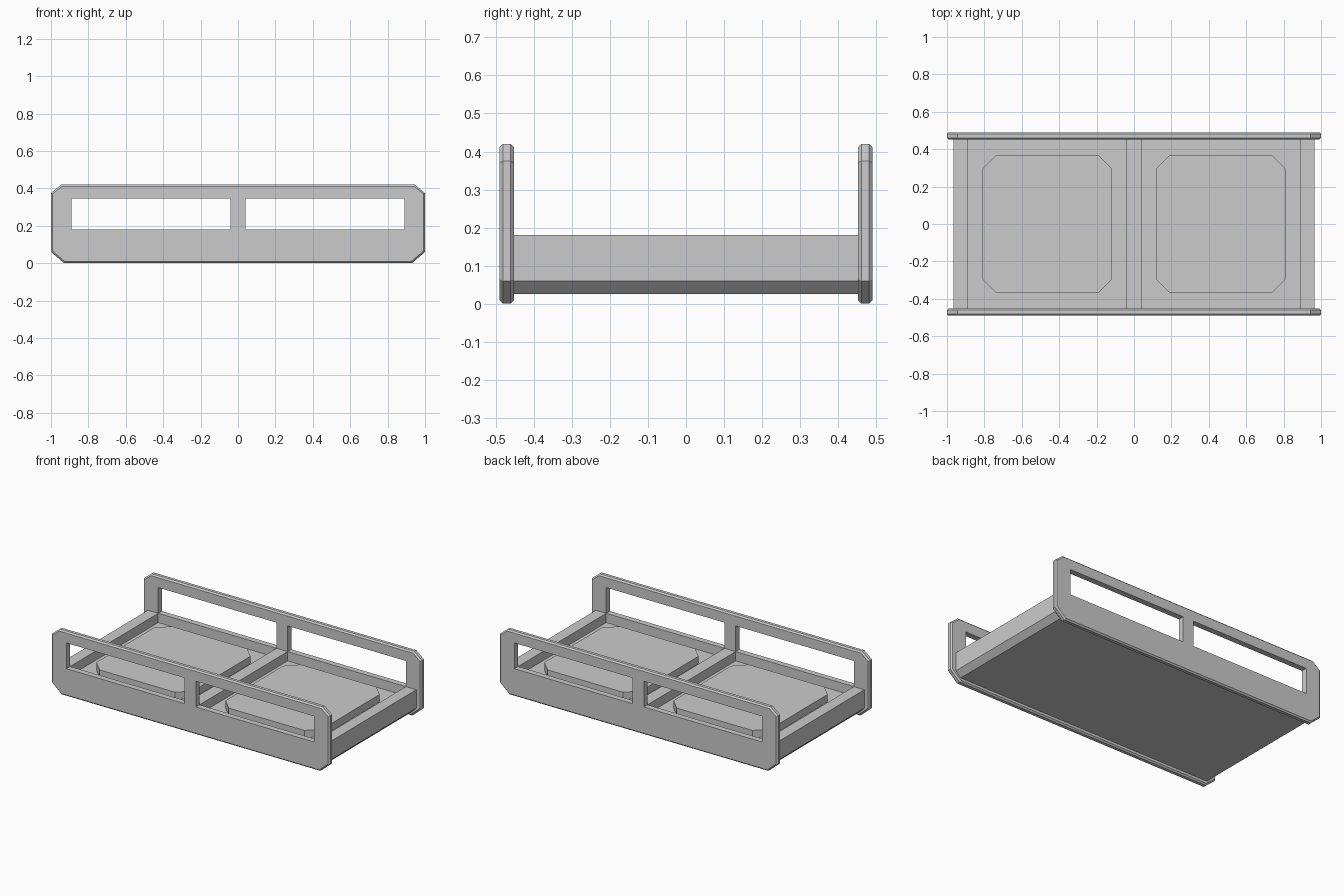
import bpy, bmesh
from mathutils import Vector

if "Cube" in bpy.data.objects:
    bpy.data.objects.remove(bpy.data.objects["Cube"])


def prism(name, points, axis, lo, hi, bevel=0.0):
    """Extrude a flat outline along axis 'y' (x,z points) or 'z' (x,y points)."""
    bm = bmesh.new()
    place = (lambda a, b, c: (a, c, b)) if axis == 'y' else (lambda a, b, c: (a, b, c))
    face = bm.faces.new([bm.verts.new(place(a, b, lo)) for a, b in points])
    ext = bmesh.ops.extrude_face_region(bm, geom=[face])
    step = Vector(place(0, 0, hi - lo))
    bmesh.ops.translate(bm, vec=step, verts=[v for v in ext['geom'] if isinstance(v, bmesh.types.BMVert)])
    bmesh.ops.recalc_face_normals(bm, faces=bm.faces)
    if bevel:
        # chamfer only the rims of the two large faces
        rims = [e for e in bm.edges
                if abs((e.verts[0].co - e.verts[1].co).dot(step)) < 1e-7]
        bmesh.ops.bevel(bm, geom=rims, offset=bevel, segments=1, affect='EDGES', profile=0.5)
        bmesh.ops.recalc_face_normals(bm, faces=bm.faces)
    mesh = bpy.data.meshes.new(name)
    bm.to_mesh(mesh)
    bm.free()
    ob = bpy.data.objects.new(name, mesh)
    bpy.context.collection.objects.link(ob)
    return ob


def mirrored(half):
    """Complete a left-right symmetric outline from its right half."""
    return half + [(-x, z) for x, z in reversed(half)]


def rect(x0, x1, z0, z1):
    return [(x0, z0), (x1, z0), (x1, z1), (x0, z1)]


# Tray: end rims, middle divider and two sunken floors in one profile
tray = mirrored([(0.93, 0.025), (0.965, 0.06), (0.965, 0.18), (0.89, 0.18),
                 (0.89, 0.12), (0.04, 0.12), (0.04, 0.18)])
prism("tray", tray, 'y', -0.455, 0.455)

# Window cutters, shared by both side panels
cutters = [prism("window_cutter", rect(x, x + 0.85, 0.18, 0.347), 'y', -0.6, 0.6)
           for x in (-0.89, 0.04)]
for c in cutters:
    c.hide_render = True
    c.hide_viewport = True
    c.display_type = 'WIRE'

# Side panels with clipped corners and chamfered rims
outline = mirrored([(0.93, 0.0), (1.0, 0.06), (1.0, 0.375), (0.945, 0.42)])
for name, lo in (("front_panel", -0.49), ("back_panel", 0.452)):
    panel = prism(name, outline, 'y', lo, lo + 0.038, bevel=0.009)
    for c in cutters:
        mod = panel.modifiers.new("window", 'BOOLEAN')
        mod.operation = 'DIFFERENCE'
        mod.solver = 'EXACT'
        mod.object = c

# Raised pads with clipped corners
w, d, k = 0.347, 0.37, 0.075
pad = [(w, -d + k), (w, d - k), (w - k, d), (-w + k, d),
       (-w, d - k), (-w, -d + k), (-w + k, -d), (w - k, -d)]
for name, cx in (("left_pad", -0.464), ("right_pad", 0.464)):
    prism(name, [(x + cx, y) for x, y in pad], 'z', 0.115, 0.168)
